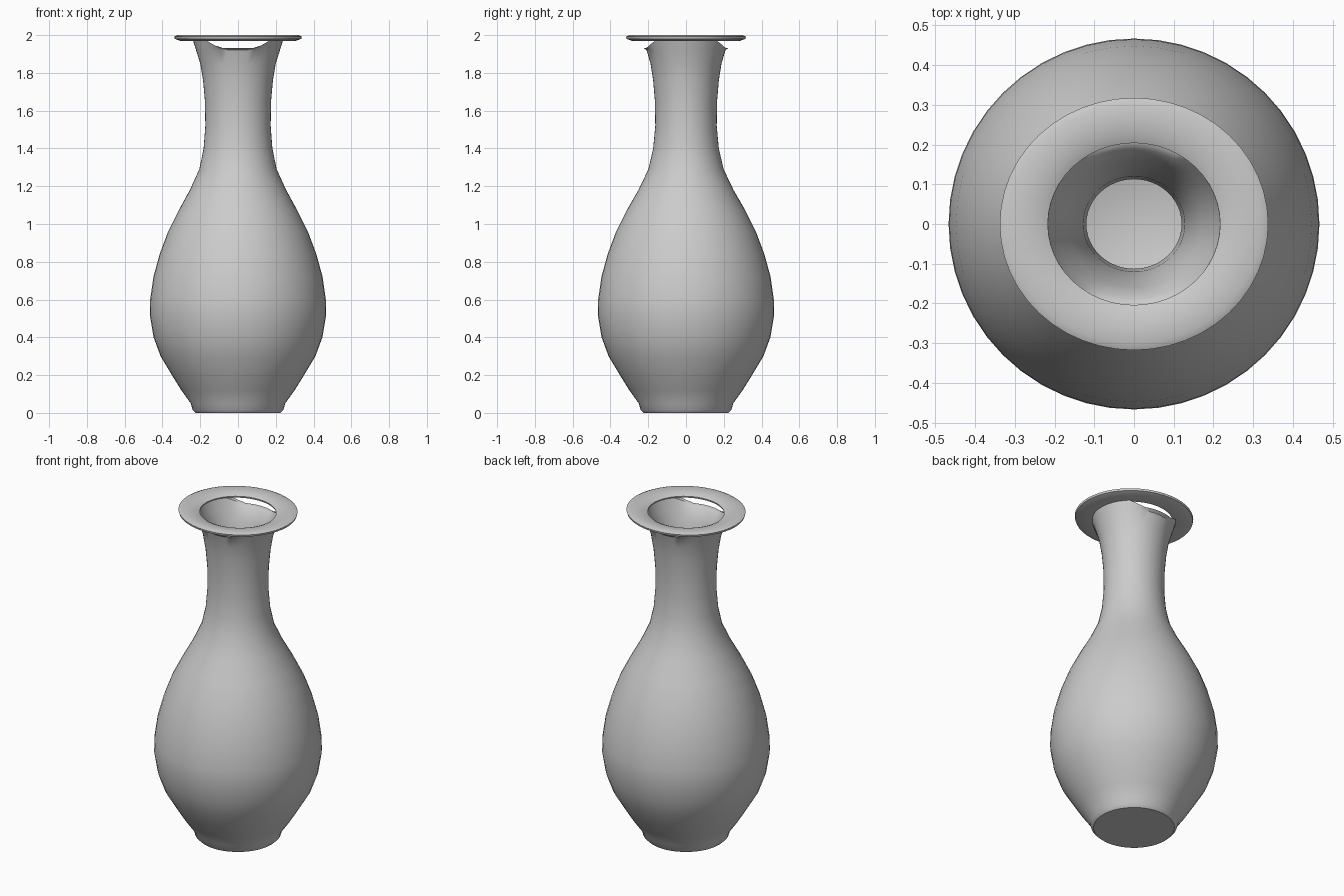
import bpy, bmesh, math

if "Cube" in bpy.data.objects:
    bpy.data.objects.remove(bpy.data.objects["Cube"])

SEGS = 48


def lathe(name, profile, closed=False, adjust=None):
    """Spin (radius, z) points around z; a radius of 0 becomes a pole."""
    bm = bmesh.new()
    rings = []
    for r, z in profile:
        if r == 0:
            rings.append([bm.verts.new((0, 0, z))] * SEGS)
            continue
        ring = []
        for i in range(SEGS):
            a = 2 * math.pi * i / SEGS
            co = (r * math.cos(a), r * math.sin(a), z)
            ring.append(bm.verts.new(adjust(co) if adjust else co))
        rings.append(ring)
    pairs = list(zip(rings, rings[1:]))
    if closed:
        pairs.append((rings[-1], rings[0]))
    for lo, hi in pairs:
        for i in range(SEGS):
            j = (i + 1) % SEGS
            quad = list(dict.fromkeys((lo[i], lo[j], hi[j], hi[i])))
            bm.faces.new(quad)
    bmesh.ops.recalc_face_normals(bm, faces=bm.faces)
    mesh = bpy.data.meshes.new(name)
    bm.to_mesh(mesh)
    bm.free()
    obj = bpy.data.objects.new(name, mesh)
    bpy.context.collection.objects.link(obj)
    bpy.context.view_layer.objects.active = obj
    obj.select_set(True)
    bpy.ops.object.shade_smooth_by_angle(angle=math.radians(35))
    obj.select_set(False)
    return obj


def squash(co):
    """The upper neck is slightly narrower front to back."""
    x, y, z = co
    t = min(max((z - 1.1) / 0.4, 0), 1)
    return x, y * (1 - 0.06 * t), z


def notch_neck(co):
    """Gaps under the lip at the front and back of the neck."""
    x, y, z = squash(co)
    if z > 1.95:
        gap = min(max((0.18 - abs(x)) / 0.08, 0), 1)
        z -= 0.045 * gap
    return x, y, z


# Vase body: outer wall going up, then the inner wall down to the floor
outer = [(0, 0), (0.225, 0), (0.24, 0.015), (0.25, 0.05), (0.3, 0.12),
         (0.35, 0.2), (0.41, 0.3), (0.447, 0.4), (0.467, 0.52), (0.465, 0.6),
         (0.448, 0.72), (0.415, 0.84), (0.37, 0.96), (0.315, 1.07),
         (0.255, 1.18), (0.205, 1.29), (0.182, 1.4), (0.173, 1.52),
         (0.175, 1.65), (0.185, 1.76), (0.2, 1.85), (0.222, 1.92),
         (0.24, 1.978)]
inner = [(0.22, 1.978), (0.2, 1.92), (0.17, 1.85), (0.145, 1.76),
         (0.128, 1.65), (0.12, 1.52), (0.127, 1.4), (0.15, 1.29),
         (0.2, 1.18), (0.26, 1.07), (0.315, 0.96), (0.365, 0.84),
         (0.4, 0.72), (0.417, 0.6), (0.419, 0.52), (0.4, 0.4), (0.36, 0.3),
         (0.3, 0.2), (0.235, 0.11), (0.15, 0.06), (0, 0.05)]
lathe("vase_body", outer + inner, adjust=notch_neck)

# Flat flared lip
lip = [(0.22, 1.972), (0.3, 1.968), (0.335, 1.98), (0.338, 1.992),
       (0.32, 2.0), (0.24, 1.992), (0.217, 1.982)]
lathe("vase_lip", lip, closed=True, adjust=squash)
